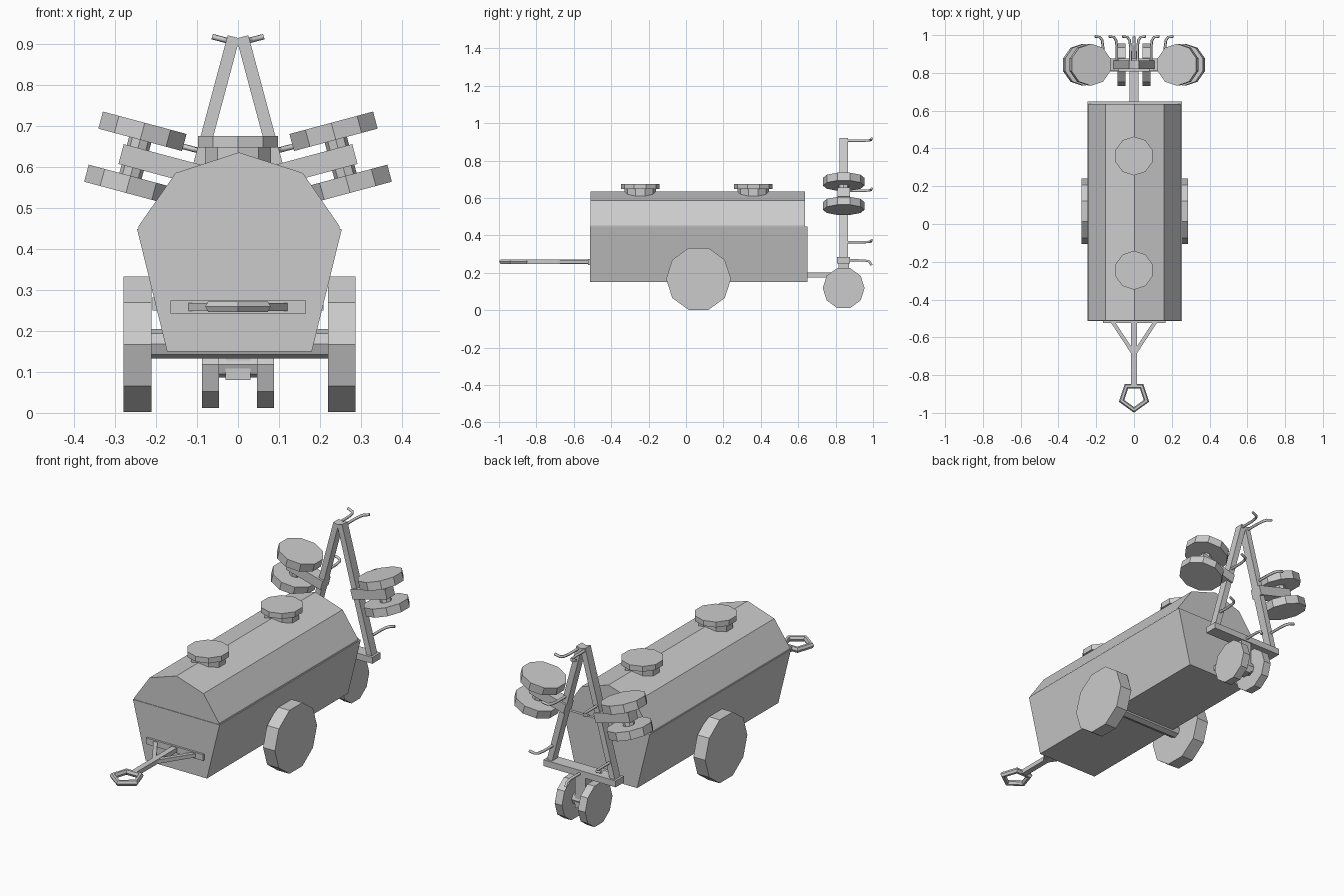
import bpy, bmesh
from math import sin, cos, pi, radians
from mathutils import Vector as V

if "Cube" in bpy.data.objects:
    bpy.data.objects.remove(bpy.data.objects["Cube"])

X, Y, Z = V((1, 0, 0)), V((0, 1, 0)), V((0, 0, 1))


def finish(name, bm):
    bmesh.ops.recalc_face_normals(bm, faces=bm.faces)
    me = bpy.data.meshes.new(name)
    bm.to_mesh(me)
    bm.free()
    ob = bpy.data.objects.new(name, me)
    bpy.context.collection.objects.link(ob)
    return ob


def prism(name, pts, o, u, v, length):
    """Profile in the u, v plane, extruded along u x v and centred on o."""
    bm = bmesh.new()
    w, o = u.cross(v).normalized() * length, V(o)
    f = bm.faces.new([bm.verts.new(o - w / 2 + u * a + v * b) for a, b in pts])
    ext = bmesh.ops.extrude_face_region(bm, geom=[f], use_keep_orig=True)
    bmesh.ops.translate(bm, vec=w, verts=[e for e in ext['geom'] if isinstance(e, bmesh.types.BMVert)])
    return finish(name, bm)


def ngon(r, n=10):
    return [(r * cos(2 * pi * i / n), r * sin(2 * pi * i / n)) for i in range(n)]


def rect(w, h):
    return [(-w / 2, -h / 2), (w / 2, -h / 2), (w / 2, h / 2), (-w / 2, h / 2)]


def box(name, x0, x1, y0, y1, z0, z1):
    return prism(name, rect(x1 - x0, y1 - y0), ((x0 + x1) / 2, (y0 + y1) / 2, (z0 + z1) / 2), X, Y, z1 - z0)


def beam(name, a, b, w, h, side):
    """Rectangular bar from a to b; w is measured along 'side'."""
    a, b = V(a), V(b)
    d = (b - a).normalized()
    return prism(name, rect(w, h), (a + b) / 2, side, d.cross(side).normalized(), (b - a).length)


def rod(name, pts, r):
    """Thin bent rod swept through the points."""
    cu = bpy.data.curves.new(name, 'CURVE')
    cu.dimensions = '3D'
    cu.bevel_depth, cu.bevel_resolution, cu.use_fill_caps = r, 1, True
    sp = cu.splines.new('POLY')
    sp.points.add(len(pts) - 1)
    for p, q in zip(sp.points, pts):
        p.co = (*q, 1)
    tmp = bpy.data.objects.new(name + "_path", cu)
    bpy.context.collection.objects.link(tmp)
    dg = bpy.context.evaluated_depsgraph_get()
    me = bpy.data.meshes.new_from_object(tmp.evaluated_get(dg))
    bpy.data.objects.remove(tmp)
    ob = bpy.data.objects.new(name, me)
    bpy.context.collection.objects.link(ob)


# Tank: tapered lower tub and faceted roof (profiles in x, z)
tub = [(-.173, .15), (.18, .15), (.253, .448), (-.246, .448)]
roof = [(-.242, .448), (.247, .448), (.247, .456), (.158, .585), (.002, .635), (-.152, .585), (-.242, .456)]
prism("tank_tub", tub, (0, .068, 0), X, Z, 1.162)
prism("tank_roof", roof, (0, .0625, 0), X, Z, 1.145)

# Filler necks and lids
for i, y in enumerate((-.245, .36)):
    prism(f"filler_neck_{i}", ngon(.085), (0, y, .62), Y, -X, .07)
    prism(f"filler_lid_{i}", ngon(.103), (0, y, .661), Y, -X, .028)

# Main wheels and axle
prism("main_axle", ngon(.036, 8), (.004, .067, .168), Y, Z, .45)
for s, n in ((-1, "left"), (1, "right")):
    prism(f"main_wheel_{n}", ngon(.1735), (.004 + s * .249, .067, .167), Y, Z, .068)

# Front tongue: mounting bar, shaft, braces and pentagonal towing ring
box("tongue_mount", -.164, .166, -.524, -.505, .242, .274)
box("tongue_shaft", -.015, .015, -.855, -.515, .247, .27)
for s, n in ((-1, "left"), (1, "right")):
    beam(f"tongue_brace_{n}", (0, -.69, .258), (s * .115, -.515, .258), .02, .02, Z)
bm = bmesh.new()
rings = []
for i in range(5):
    a = -pi / 2 + i * 2 * pi / 5
    rings.append([bm.verts.new(((.069 + .015 * p) * cos(a), -.915 + (.069 + .015 * p) * sin(a), .259 + .015 * q))
                  for p, q in ngon(1, 6)])
for i in range(5):
    r0, r1 = rings[i], rings[(i + 1) % 5]
    for j in range(6):
        k = (j + 1) % 6
        bm.faces.new((r0[j], r1[j], r1[k], r0[k]))
finish("towing_ring", bm)

# Rear arm, post and twin caster wheels
YR = .843
box("rear_arm", -.025, .025, .64, .84, .175, .2)
box("caster_post", -.03, .03, .815, .871, .08, .255)
prism("caster_axle", ngon(.032, 8), (0, YR, .118), Y, Z, .1)
for s, n in ((-1, "left"), (1, "right")):
    prism(f"caster_wheel_{n}", ngon(.112), (s * .067, YR, .118), Y, Z, .042)

# Rear A-frame: base bar, leaning legs, each with arm, two reel discs and hooks
box("frame_base", -.208, .208, .808, .876, .25, .283)
for s, n in ((-1, "left"), (1, "right")):
    top = V((s * .012, YR, .912))
    down = V((s * sin(radians(15)), 0, -cos(radians(15))))
    out = V((s * cos(radians(15)), 0, sin(radians(15))))

    def at(d, o, y=0):
        return top + down * d + out * o + Y * y

    beam(f"frame_leg_{n}", at(-.005, 0), at(.668, 0), .045, .03, Y)
    beam(f"reel_arm_{n}", at(.342, -.015), at(.342, .191), .066, .05, Y)
    prism(f"reel_spindle_{n}", ngon(.028, 8), at(.342, .155), Y, out, .12)
    for d, m in ((.275, "upper"), (.409, "lower")):
        prism(f"reel_disc_{m}_{n}", ngon(.111), at(d, .155), Y, out, .043)
    for i, d in enumerate((.008, .285, .57)):
        path = [(0, .015), (0, .095), (.005, .13), (.016, .146), (.045, .15)]
        rod(f"hook_{n}_{i}", [at(d, .005 + o, y) for o, y in path], .007)

# Downward hook on the base bar
rod("base_hook", [(0, .87, .266), (0, .955, .266), (0, .98, .26), (0, .992, .24)], .007)
